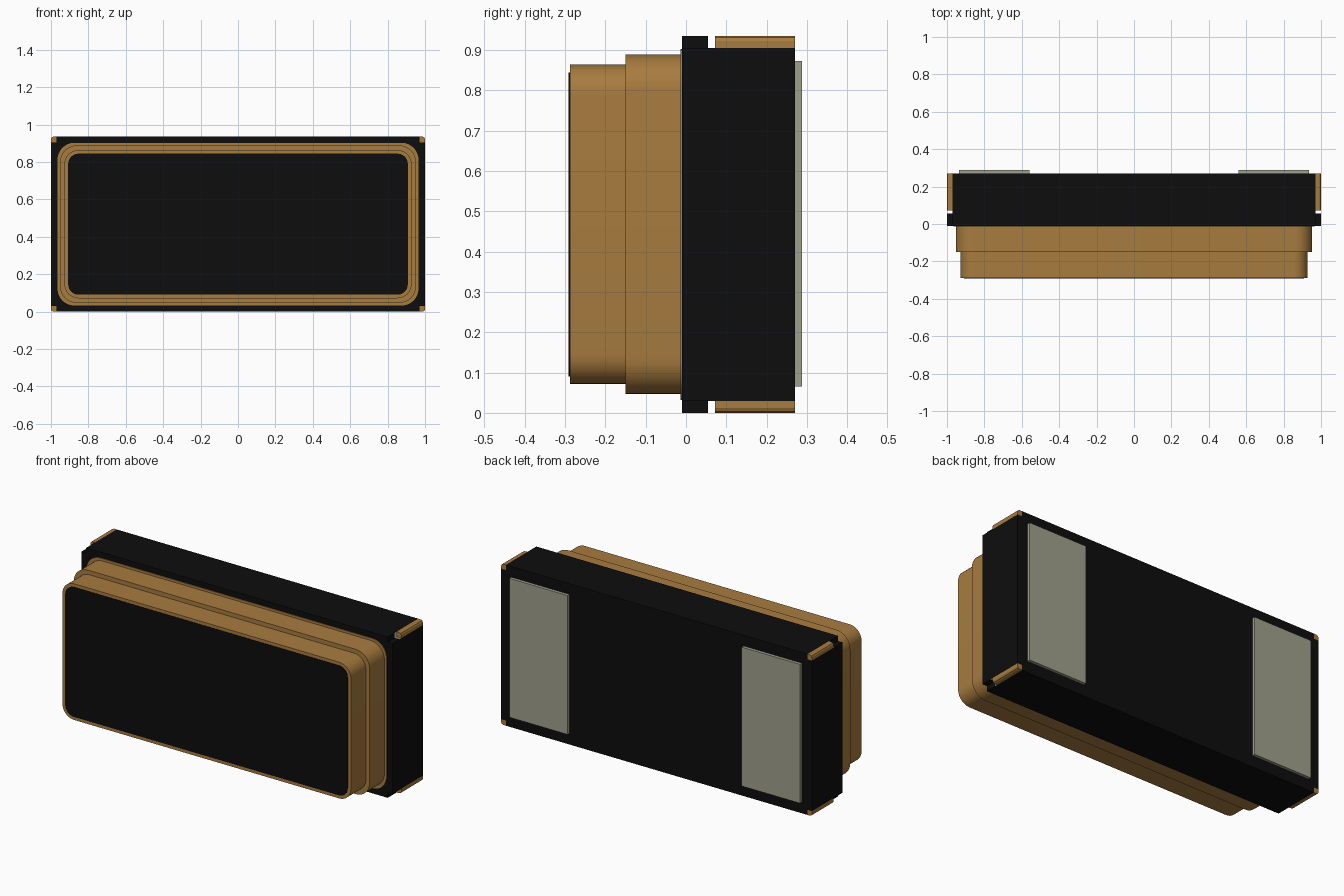
import bpy, bmesh
from math import cos, sin, pi, radians

cube = bpy.data.objects.get("Cube")
if cube:
    bpy.data.objects.remove(cube, do_unlink=True)

HEIGHT = 0.935
MID = HEIGHT / 2


def material(name, rgb):
    m = bpy.data.materials.new(name)
    m.use_nodes = True
    m.diffuse_color = (*rgb, 1)
    m.node_tree.nodes["Principled BSDF"].inputs["Base Color"].default_value = (*rgb, 1)
    return m


BLACK = material("black ceramic", (0.004, 0.004, 0.004))
GOLD = material("gold", (0.39, 0.2, 0.05))
PAD = material("grey solder pad", (0.35, 0.35, 0.27))


def rounded(half_x, half_z, radius, steps=8):
    """Rounded rectangle outline around the middle of the package."""
    pts = []
    for k, (sx, sz) in enumerate([(1, 1), (-1, 1), (-1, -1), (1, -1)]):
        for i in range(steps + 1):
            a = (k + i / steps) * pi / 2
            pts.append((sx * (half_x - radius) + radius * cos(a),
                        MID + sz * (half_z - radius) + radius * sin(a)))
    return pts


def finish(name, bm, mat, smooth=False):
    bmesh.ops.recalc_face_normals(bm, faces=bm.faces[:])
    mesh = bpy.data.meshes.new(name)
    bm.to_mesh(mesh)
    bm.free()
    mesh.materials.append(mat)
    ob = bpy.data.objects.new(name, mesh)
    bpy.context.collection.objects.link(ob)
    if smooth:
        bpy.ops.object.select_all(action='DESELECT')
        ob.select_set(True)
        bpy.context.view_layer.objects.active = ob
        bpy.ops.object.shade_smooth_by_angle(angle=radians(35))
    return ob


def extrude(name, outline, depths, mat, smooth=False, skip=None):
    """Stack an x-z outline along y; skip(band, side) leaves a wall open."""
    bm = bmesh.new()
    rings = [[bm.verts.new((x, y, z)) for x, z in outline] for y in depths]
    n = len(outline)
    for band, (a, b) in enumerate(zip(rings, rings[1:])):
        for i in range(n):
            if not (skip and skip(band, i)):
                j = (i + 1) % n
                bm.faces.new((a[i], a[j], b[j], b[i]))
    bm.faces.new(rings[0])
    bm.faces.new(rings[-1])
    return finish(name, bm, mat, smooth)


# Ceramic body with notched corners, open in a thin slot at each notch
C = 0.03
FRONT, SLOT_A, SLOT_B, BACK = -0.01, 0.055, 0.072, 0.27
body_outline = []
for sx, sz in [(1, 1), (-1, 1), (-1, -1), (1, -1)]:
    corner = [(sx, MID + sz * (MID - C)),
              (sx * (1 - C), MID + sz * (MID - C)),
              (sx * (1 - C), MID + sz * MID)]
    body_outline += corner if sx * sz > 0 else corner[::-1]
extrude("ceramic_body", body_outline, [FRONT, SLOT_A, SLOT_B, BACK], BLACK,
        skip=lambda band, i: band == 1 and i % 3 != 2)

# Gold contact strips in the rear part of the four corner notches
for sx, side in [(1, "left"), (-1, "right")]:
    for sz, level in [(1, "upper"), (-1, "lower")]:
        shape = [(C, C), (0, C), (0, 0.012), (0.004, 0.004), (0.012, 0), (C, 0)]
        pts = [(sx * (1 - u), MID + sz * (MID - v)) for u, v in shape]
        extrude(f"{level}_{side}_corner_contact", pts, [SLOT_B, BACK], GOLD)

# Seal ring and stepped metal frame
extrude("seal_ring", rounded(0.965, 0.435, 0.09), [-0.014, -0.009], GOLD, True)
extrude("lower_frame", rounded(0.952, 0.421, 0.09), [-0.15, -0.012], GOLD, True)
extrude("upper_frame", rounded(0.928, 0.396, 0.075), [-0.288, -0.149], GOLD, True)

# Dark lid plate on the front
extrude("lid", rounded(0.908, 0.377, 0.055), [-0.291, -0.287], BLACK, True)

# Solder pads on the back
for sx, side in [(1, "left"), (-1, "right")]:
    pts = [(sx * x, z) for x, z in [(0.56, 0.065), (0.935, 0.065), (0.935, 0.873), (0.56, 0.873)]]
    extrude(f"{side}_solder_pad", pts, [BACK - 0.002, 0.288], PAD)
